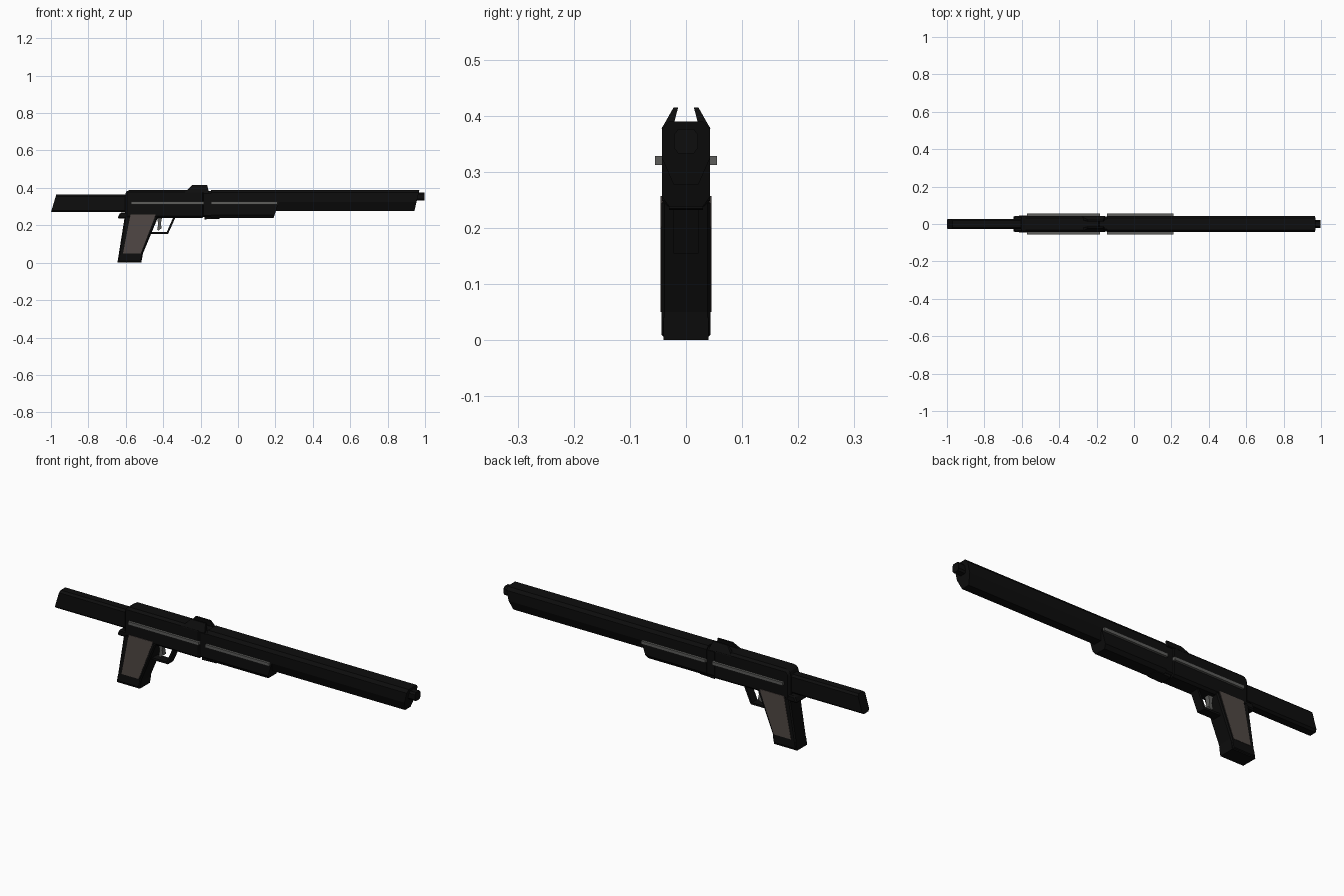
import bpy, bmesh

if "Cube" in bpy.data.objects:
    bpy.data.objects.remove(bpy.data.objects["Cube"])


def material(name, r, g, b):
    m = bpy.data.materials.new(name)
    m.diffuse_color = (r, g, b, 1)
    m.use_nodes = True
    m.node_tree.nodes["Principled BSDF"].inputs["Base Color"].default_value = m.diffuse_color
    return m


BLACK = material("black", 0.004, 0.004, 0.004)
STEEL = material("steel", 0.11, 0.11, 0.105)
BROWN = material("brown", 0.08, 0.064, 0.058)


def loft(name, a, b, mat, bevel=0):
    """Solid between two matching polygons."""
    bm = bmesh.new()
    va = [bm.verts.new(p) for p in a]
    vb = [bm.verts.new(p) for p in b]
    n = len(a)
    bm.faces.new(va)
    bm.faces.new(vb[::-1])
    for i in range(n):
        j = (i + 1) % n
        bm.faces.new((va[j], va[i], vb[i], vb[j]))
    bmesh.ops.recalc_face_normals(bm, faces=bm.faces)
    me = bpy.data.meshes.new(name)
    bm.to_mesh(me)
    bm.free()
    ob = bpy.data.objects.new(name, me)
    bpy.context.collection.objects.link(ob)
    me.materials.append(mat)
    if bevel:
        mod = ob.modifiers.new("edge_chamfer", 'BEVEL')
        mod.width = bevel
        mod.segments = 1
        mod.limit_method = 'ANGLE'
    return ob


def bar(name, x0, x1, section, mat=BLACK, s0=0, s1=0, mirror=True):
    """Section of (y, z) run along x; s0, s1 slant the ends with height."""
    pts = section + [(-y, z) for y, z in reversed(section)] if mirror else section
    zb = min(z for y, z in pts)
    return loft(name, [(x0 + s0 * (z - zb), y, z) for y, z in pts],
                [(x1 + s1 * (z - zb), y, z) for y, z in pts], mat)


def plate(name, profile, y0, y1, mat=BLACK, bevel=0):
    """Profile of (x, z) extruded across y."""
    return loft(name, [(x, y0, z) for x, z in profile],
                [(x, y1, z) for x, z in profile], mat, bevel)


def sec(w, z0, z1, c=0.012, d=0.008):
    return [(w - d, z0), (w, z0 + d), (w, z1 - c), (w - c, z1)]


# Stock with raked rear end
bar("stock", -1.0, -0.55, sec(0.028, 0.27, 0.365, 0.01, 0.01), s0=0.3)

# Receiver, its sloped rear top, and the lip above the grip
plate("receiver", [(-0.605, 0.24), (-0.605, 0.37), (-0.59, 0.39), (-0.18, 0.39),
                   (-0.18, 0.238)], -0.043, 0.043, bevel=0.011)
plate("receiver_rear_lip", [(-0.645, 0.236), (-0.63, 0.268), (-0.58, 0.268),
                            (-0.58, 0.236)], -0.042, 0.042, bevel=0.006)

# Joint between receiver and fore-end
bar("joint", -0.185, -0.135, sec(0.039, 0.245, 0.383))
plate("joint_underside", [(-0.18, 0.232), (-0.18, 0.26), (-0.1, 0.26),
                          (-0.1, 0.235)], -0.03, 0.03)

# Barrel shroud: narrows below, raked muzzle end
bar("barrel_shroud", -0.145, 0.943,
    [(0.022, 0.277), (0.043, 0.325), (0.043, 0.375), (0.031, 0.39)], s1=0.24)
bar("muzzle", 0.94, 0.998, [(0.014, 0.333), (0.021, 0.342), (0.021, 0.367), (0.014, 0.376)])

# Fore-end under the barrel
bar("fore_end", -0.145, 0.19, [(0.03, 0.238), (0.043, 0.256), (0.043, 0.33)], s1=0.33)

# Side rails, rear and front lengths on both sides
for side, tag in ((-1, "right"), (1, "left")):
    for part, x0, x1 in (("rear", -0.573, -0.182), ("front", -0.145, 0.21)):
        bar(f"{part}_rail_{tag}", x0, x1,
            [(side * y, z) for y, z in ((0.036, 0.312), (0.055, 0.312),
                                        (0.055, 0.328), (0.036, 0.328))],
            STEEL, mirror=False)
    # Sight ears leaning inwards
    bar(f"sight_ear_{tag}", -0.285, -0.155,
        [(side * y, z) for y, z in ((0.024, 0.376), (0.044, 0.376),
                                    (0.022, 0.415), (0.014, 0.415))],
        s0=1.0, s1=-0.25, mirror=False)
    # Grip side panels
    plate(f"grip_panel_{tag}", [(-0.575, 0.257), (-0.44, 0.257), (-0.52, 0.05),
                                (-0.615, 0.05)], side * 0.035, side * 0.0455, BROWN)

# Grip
plate("grip", [(-0.605, 0.25), (-0.425, 0.25), (-0.508, 0.05), (-0.517, 0.004),
               (-0.643, 0.004), (-0.64, 0.03)], -0.044, 0.044, bevel=0.006)
plate("grip_foot", [(-0.645, 0.0), (-0.638, 0.04), (-0.51, 0.04), (-0.517, 0.0)],
      -0.04, 0.04)

# Trigger guard band and trigger
plate("trigger_guard", [(-0.475, 0.154), (-0.374, 0.154), (-0.334, 0.243),
                        (-0.346, 0.243), (-0.381, 0.164), (-0.47, 0.164)], -0.022, 0.022)
plate("trigger", [(-0.432, 0.245), (-0.405, 0.245), (-0.413, 0.21), (-0.408, 0.185),
                  (-0.425, 0.172), (-0.432, 0.178), (-0.427, 0.205)],
      -0.012, 0.012, STEEL)
